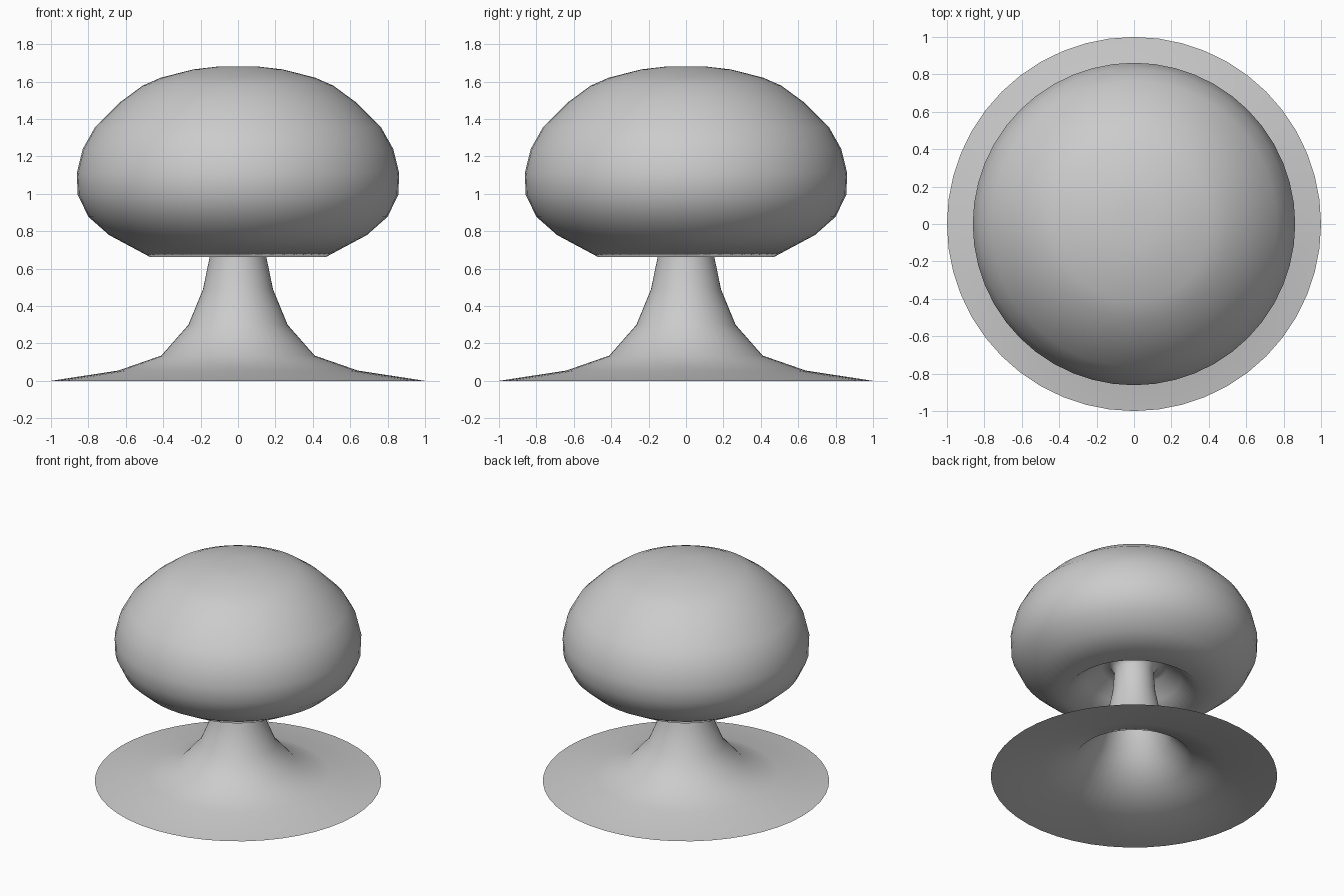
import bpy
import bmesh
import math

cube = bpy.data.objects.get("Cube")
if cube:
    bpy.data.objects.remove(cube, do_unlink=True)

SEGMENTS = 48

grey = bpy.data.materials.new("light grey")
grey.use_nodes = True
colour = (0.6, 0.6, 0.6, 1)
grey.diffuse_color = colour
grey.node_tree.nodes["Principled BSDF"].inputs["Base Color"].default_value = colour

# Half outline (radius, height): flared foot, hollow stem, underside, cap
foot_and_stem = [(1, 0), (0.64, 0.055), (0.41, 0.135), (0.265, 0.3),
                 (0.187, 0.49), (0.15, 0.67), (0.137, 0.83)]
underside = [(0.17, 0.89), (0.23, 0.87), (0.33, 0.78)]
cap = [(0.47, 0.662), (0.69, 0.78), (0.8, 0.877), (0.857, 0.995),
       (0.862, 1.11), (0.83, 1.24), (0.765, 1.355), (0.63, 1.49),
       (0.51, 1.578), (0.415, 1.62), (0.24, 1.665), (0.11, 1.68), (0, 1.68)]


def lathe(name, outline):
    """Spin an outline about the z axis into one smooth open skin."""
    bm = bmesh.new()
    verts = [bm.verts.new((r, 0, z)) for r, z in outline]
    edges = [bm.edges.new(pair) for pair in zip(verts, verts[1:])]
    bmesh.ops.spin(bm, geom=verts + edges, cent=(0, 0, 0), axis=(0, 0, 1),
                   angle=math.tau, steps=SEGMENTS)
    bmesh.ops.remove_doubles(bm, verts=bm.verts, dist=0.0005)
    bmesh.ops.recalc_face_normals(bm, faces=bm.faces)
    # Point the skin outward, judged by the face nearest the top
    if max(bm.faces, key=lambda f: f.calc_center_median().z).normal.z < 0:
        bmesh.ops.reverse_faces(bm, faces=bm.faces)
    for face in bm.faces:
        face.smooth = True
    mesh = bpy.data.meshes.new(name)
    bm.to_mesh(mesh)
    bm.free()
    mesh.materials.append(grey)
    obj = bpy.data.objects.new(name, mesh)
    bpy.context.collection.objects.link(obj)
    return obj


lathe("mushroom_body", foot_and_stem + underside + cap)
